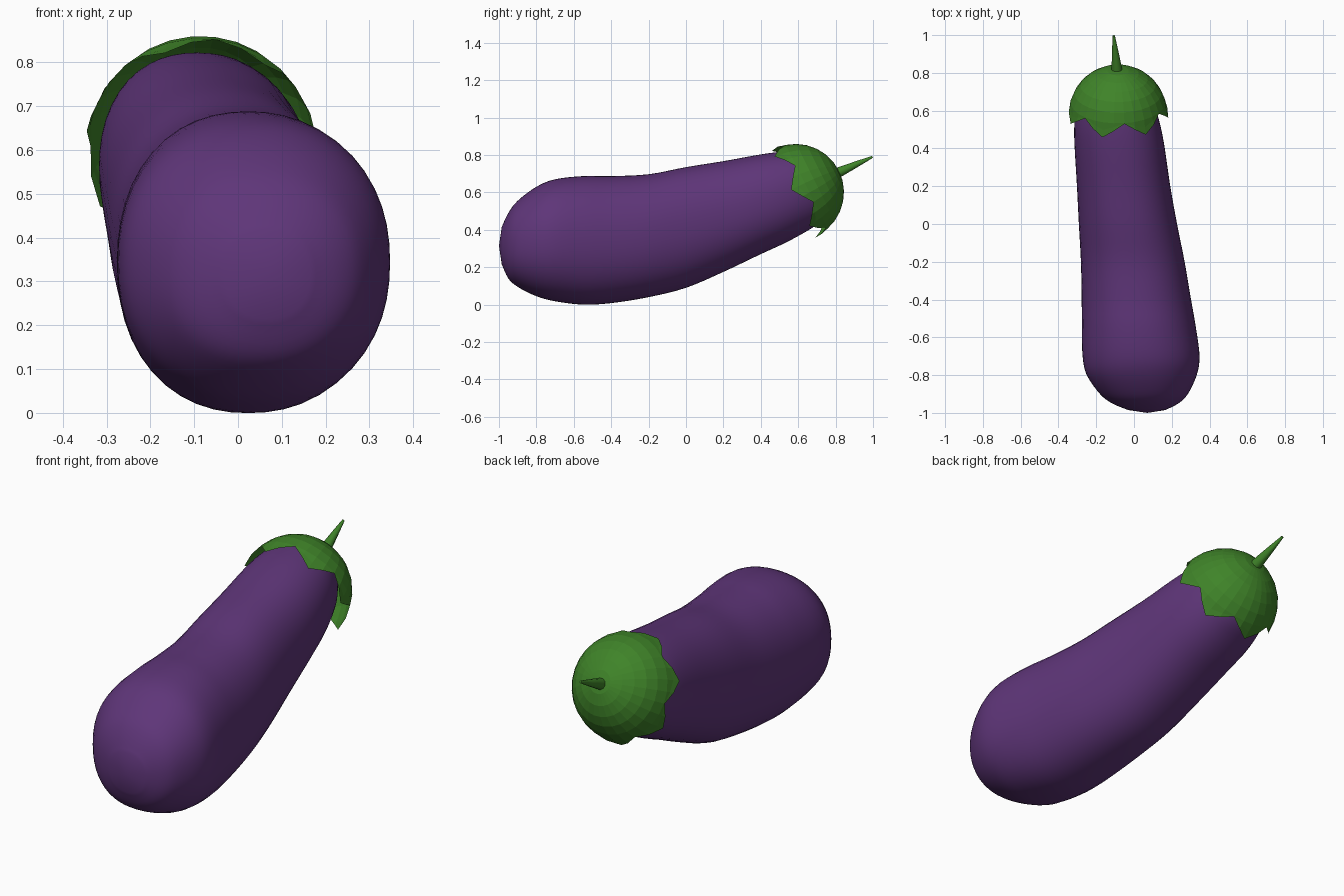
import bpy, bmesh, math
from mathutils import Vector

if "Cube" in bpy.data.objects:
    bpy.data.objects.remove(bpy.data.objects["Cube"])


def material(name, color):
    m = bpy.data.materials.new(name)
    m.diffuse_color = (*color, 1)
    m.use_nodes = True
    m.node_tree.nodes["Principled BSDF"].inputs["Base Color"].default_value = m.diffuse_color
    return m


def loft(name, rings, mat, start=None, end=None):
    """Skin closed rings of points; optional poles close the ends."""
    bm = bmesh.new()
    rows = [[bm.verts.new(p) for p in r] for r in rings]
    n = len(rows[0])
    for a, b in zip(rows, rows[1:]):
        for i in range(n):
            j = (i + 1) % n
            bm.faces.new((a[i], a[j], b[j], b[i]))
    for pole, row in ((start, rows[0]), (end, rows[-1])):
        if pole is not None:
            v = bm.verts.new(pole)
            for i in range(n):
                bm.faces.new((row[i], v, row[(i + 1) % n]))
    bmesh.ops.recalc_face_normals(bm, faces=bm.faces)
    me = bpy.data.meshes.new(name)
    bm.to_mesh(me)
    bm.free()
    me.materials.append(mat)
    ob = bpy.data.objects.new(name, me)
    bpy.context.collection.objects.link(ob)
    return ob


def catmull(a, b, c, d, t):
    return [0.5 * (2*q + (r - p)*t + (2*p - 5*q + 4*r - s)*t*t + (3*q - p - 3*r + s)*t**3)
            for p, q, r, s in zip(a, b, c, d)]


purple = material("purple_skin", (0.113, 0.036, 0.19))
green = material("green_leaf", (0.05, 0.23, 0.022))

# Fruit body: y, x min, x max, z min, z max
SECTIONS = [
    (-0.985, -0.03, 0.165, 0.215, 0.415),
    (-0.95, -0.115, 0.235, 0.14, 0.49),
    (-0.90, -0.18, 0.285, 0.095, 0.555),
    (-0.80, -0.25, 0.332, 0.045, 0.63),
    (-0.70, -0.272, 0.347, 0.018, 0.67),
    (-0.55, -0.276, 0.328, 0.0, 0.687),
    (-0.40, -0.277, 0.302, 0.008, 0.687),
    (-0.20, -0.281, 0.268, 0.04, 0.697),
    (0.0, -0.292, 0.228, 0.09, 0.735),
    (0.20, -0.302, 0.192, 0.175, 0.767),
    (0.40, -0.314, 0.163, 0.27, 0.803),
    (0.52, -0.316, 0.14, 0.325, 0.818),
    (0.62, -0.30, 0.11, 0.378, 0.82),
    (0.70, -0.26, 0.07, 0.43, 0.79),
    (0.76, -0.19, 0.01, 0.51, 0.735),
]
N, STEPS = 48, 4
rings = []
for k in range(len(SECTIONS) - 1):
    ends = [SECTIONS[min(max(k + o, 0), len(SECTIONS) - 1)] for o in (-1, 0, 1, 2)]
    for s in range(STEPS + (k == len(SECTIONS) - 2)):
        y, x0, x1, z0, z1 = catmull(*ends, s / STEPS)
        ring = []
        for i in range(N):
            t = 2 * math.pi * i / N
            c, sn = math.cos(t), math.sin(t)
            f = (abs(c)**2.2 + abs(sn)**2.2) ** (-1 / 2.2)
            ring.append(((x0 + x1)/2 + (x1 - x0)/2*c*f, y, (z0 + z1)/2 + (z1 - z0)/2*sn*f))
        rings.append(ring)
body = loft("fruit_body", rings, purple, (0.07, -1.0, 0.315), (-0.09, 0.775, 0.62))
body.data.polygons.foreach_set("use_smooth", [True] * len(body.data.polygons))

# Leafy cap: faceted dome with seven lobes along its rim
C, R = Vector((-0.085, 0.585, 0.6)), 0.26
AXIS = Vector((0, 0.894, 0.447))
U, V = Vector((1, 0, 0)), Vector((0, -0.447, 0.894))
SEG, LOBES, ROWS = 28, 7, 8
cap = []
for r in range(1, ROWS + 1):
    ring = []
    for i in range(SEG):
        phi = 2 * math.pi * i / SEG + math.radians(5)
        lobe = 0.5 + 0.5 * math.cos(2 * math.pi * LOBES * i / SEG)
        edge = math.radians(76 + 17 * lobe)
        th = min(math.radians(12.5) * r, edge) if r < ROWS - 1 else \
            edge - (ROWS - r) * max(0.0, edge - math.radians(75)) * 0.5
        rad = R * (1 + 0.03 * lobe * (r == ROWS))
        ring.append(C + rad * (math.cos(th) * AXIS
                    + math.sin(th) * (math.cos(phi) * U + math.sin(phi) * V)))
    cap.append(ring)
loft("leafy_cap", cap, green, start=C + R * AXIS)

# Stem: short tapered spike
base, tip = Vector((-0.088, 0.79, 0.695)), Vector((-0.107, 0.997, 0.79))
stem = []
for t, rad in ((0, 0.03), (0.15, 0.028), (0.6, 0.017), (1, 0.006)):
    p = base.lerp(tip, t)
    stem.append([p + rad * (math.cos(a) * U + math.sin(a) * V)
                 for a in (2 * math.pi * i / 10 for i in range(10))])
ob = loft("stem", stem, green, base, tip)
ob.data.polygons.foreach_set("use_smooth", [True] * len(ob.data.polygons))
bpy.context.view_layer.objects.active = ob
ob.select_set(True)
bpy.ops.object.shade_smooth_by_angle(angle=math.radians(40))
